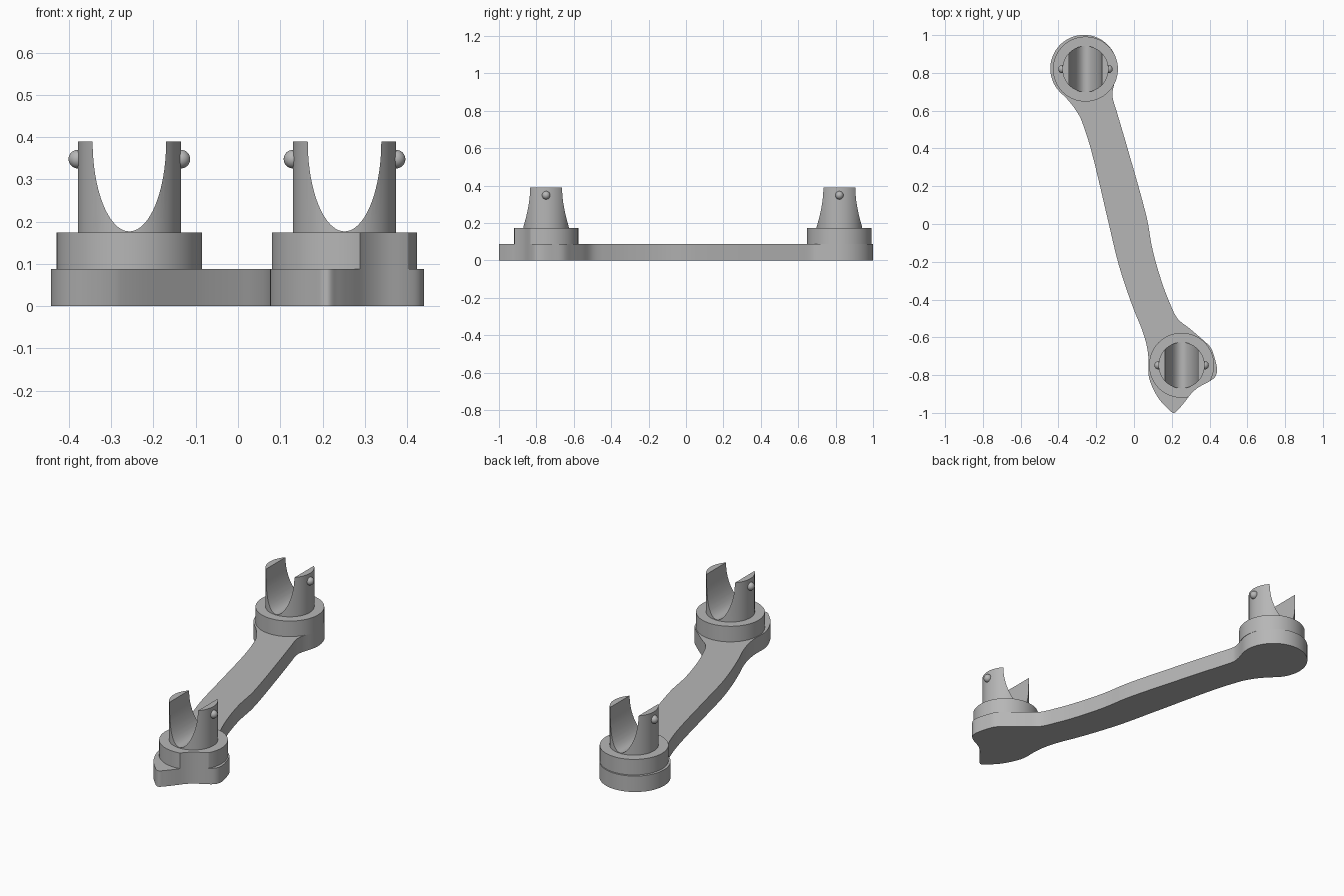
import bpy
import bmesh
from math import cos, sin, pi, radians
from mathutils import Matrix, Vector
from mathutils.geometry import interpolate_bezier

default_cube = bpy.data.objects.get("Cube")
if default_cube:
    bpy.data.objects.remove(default_cube, do_unlink=True)

grey = bpy.data.materials.new("plain grey")
grey.use_nodes = True
grey_value = (0.47, 0.47, 0.47, 1.0)
grey.diffuse_color = grey_value
grey.node_tree.nodes["Principled BSDF"].inputs["Base Color"].default_value = grey_value

# Shared dimensions
BASE_TOP = 0.088
COLLAR_TOP = 0.174
POST_TOP = 0.39
COLLAR_RADIUS = 0.172
POST_RADIUS = 0.122
BACK = Vector((-0.257, 0.82))
FRONT = Vector((0.252, -0.748))


def finish(name, bm):
    """Turn a bmesh into a grey object."""
    bmesh.ops.recalc_face_normals(bm, faces=bm.faces)
    mesh = bpy.data.meshes.new(name)
    bm.to_mesh(mesh)
    bm.free()
    mesh.materials.append(grey)
    obj = bpy.data.objects.new(name, mesh)
    bpy.context.collection.objects.link(obj)
    return obj


def prism(name, outline, low, high):
    """Extrude a flat outline upwards."""
    bm = bmesh.new()
    face = bm.faces.new([bm.verts.new((p[0], p[1], low)) for p in outline])
    grown = bmesh.ops.extrude_face_region(bm, geom=[face])["geom"]
    verts = [v for v in grown if isinstance(v, bmesh.types.BMVert)]
    bmesh.ops.translate(bm, vec=(0, 0, high - low), verts=verts)
    return finish(name, bm)


def arc(centre, radius, start=0.0, end=360.0, count=64):
    """Points along part of a circle."""
    angles = [radians(start + (end - start) * i / count) for i in range(count)]
    return [centre + radius * Vector((cos(a), sin(a))) for a in angles]


def smooth_loop(points, steps=6):
    """Closed smooth curve through the points."""
    points = [Vector((p[0], p[1], 0)) for p in points]
    n = len(points)
    tangents = [(points[(i + 1) % n] - points[i - 1]).normalized() for i in range(n)]
    result = []
    for i in range(n):
        j = (i + 1) % n
        a, b = points[i], points[j]
        reach = (b - a).length / 3
        result += interpolate_bezier(a, a + tangents[i] * reach,
                                     b - tangents[j] * reach, b, steps + 1)[:-1]
    return result


def cut(obj, cutter, operation):
    """Apply a boolean and discard the cutter."""
    cutter.hide_render = True
    modifier = obj.modifiers.new("cut", "BOOLEAN")
    modifier.operation = operation
    modifier.solver = "EXACT"
    modifier.object = cutter
    bpy.context.view_layer.objects.active = obj
    bpy.ops.object.modifier_apply(modifier=modifier.name)
    bpy.data.objects.remove(cutter, do_unlink=True)


def shade(obj):
    bpy.ops.object.select_all(action="DESELECT")
    obj.select_set(True)
    bpy.context.view_layer.objects.active = obj
    bpy.ops.object.shade_smooth_by_angle(angle=radians(30))


# Link plate: round back end, bent arm, lobed front end
right_edge = [(-.11, .72), (-.114, .675), (-.093, .6), (-.034, .4), (.066, .04),
              (.098, -.135), (.146, -.304), (.188, -.415), (.23, -.5),
              (.294, -.553), (.362, -.611), (.405, -.653), (.426, -.706)]
front_lobes = [(.44, -.77), (.431, -.807), (.4, -.833), (.341, -.865),
               (.304, -.897), (.267, -.944), (.235, -.981), (.21, -1),
               (.177, -.976), (.13, -.923), (.093, -.854)]
left_edge = [(.077, -.796), (.077, -.717), (.066, -.638), (.04, -.553),
             (.003, -.463), (-.045, -.33), (-.087, -.193), (-.135, .008),
             (-.225, .384), (-.278, .548), (-.31, .606), (-.352, .659)]
back_round = arc(Vector((-0.265, 0.823)), 0.178, 218, -25, 16)
outline = smooth_loop(right_edge + front_lobes + left_edge + back_round)
link_plate = prism("link_plate", outline, 0, BASE_TOP)
shade(link_plate)

for side, centre in (("back", BACK), ("front", FRONT)):
    # Round collar; the front one is trimmed by the notch between the lobes
    collar = prism(side + "_collar", arc(centre, COLLAR_RADIUS), BASE_TOP, COLLAR_TOP)
    if side == "front":
        cut(collar, prism("notch_cutter", outline, -0.1, 0.3), "INTERSECT")
    shade(collar)

    # Post split into two prongs by a U-shaped slot
    post = prism(side + "_post", arc(centre, POST_RADIUS), COLLAR_TOP, POST_TOP)
    slot_half, slot_floor = 0.087, 0.177
    depth = POST_TOP - slot_floor
    slot = [(slot_half * cos(pi * i / 40), -depth * sin(pi * i / 40)) for i in range(41)]
    slot += [(-slot_half, 0.1), (slot_half, 0.1)]
    cutter = prism("slot_cutter", slot, -0.3, 0.3)
    cutter.data.transform(Matrix.Translation((centre.x, centre.y, POST_TOP))
                          @ Matrix.Rotation(pi / 2, 4, "X"))
    cut(post, cutter, "DIFFERENCE")
    shade(post)

    # Snap bumps on the outer sides of the prongs
    for label, sign in (("left", 1), ("right", -1)):
        bm = bmesh.new()
        place = Matrix.Translation((centre.x + sign * POST_RADIUS, centre.y, 0.348))
        bmesh.ops.create_uvsphere(bm, u_segments=24, v_segments=16, radius=0.022, matrix=place)
        shade(finish(f"{side}_{label}_bump", bm))
